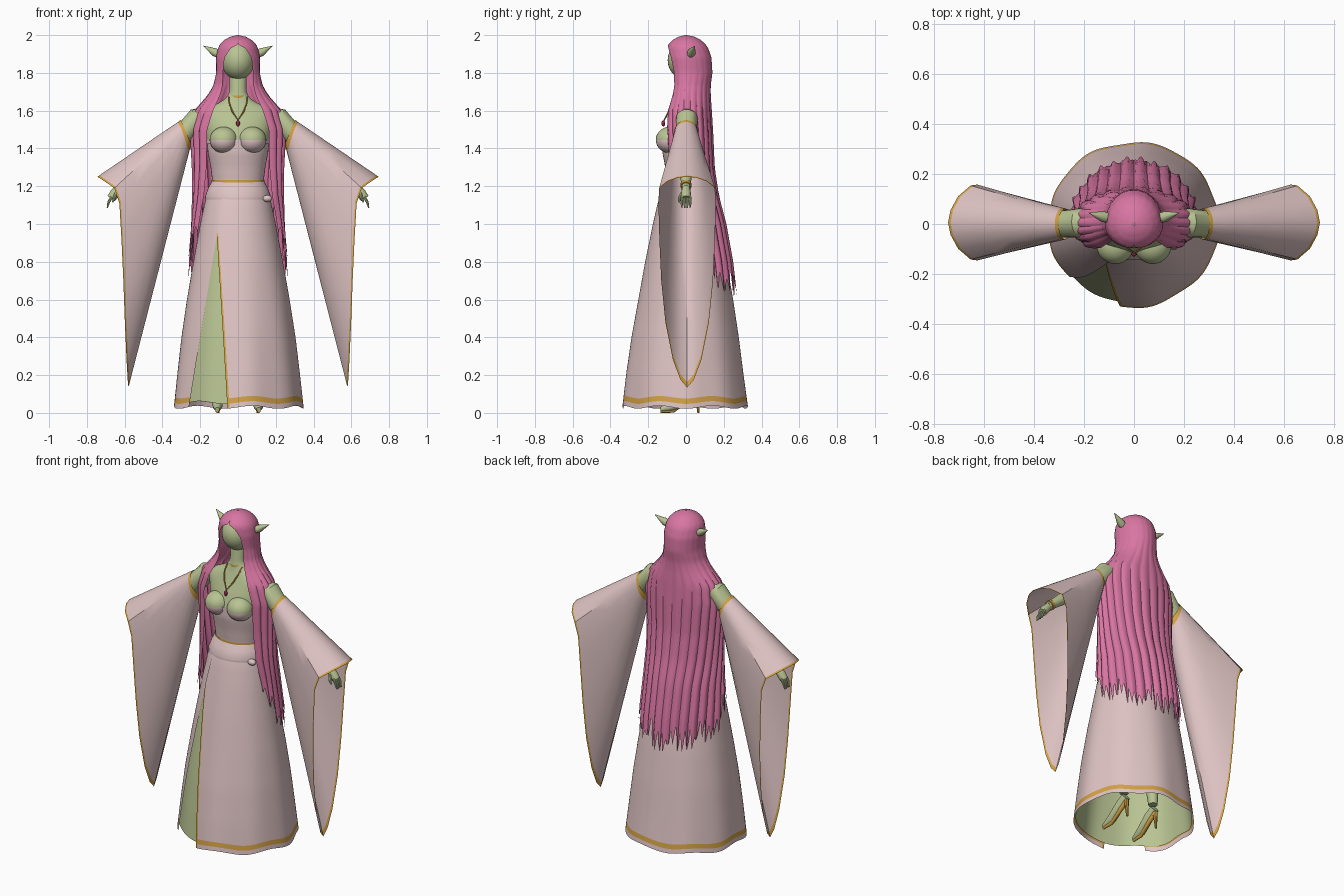
import bpy, bmesh, random
from math import sin, cos, asin, pi, radians, exp
from mathutils import Vector

random.seed(4)
if "Cube" in bpy.data.objects:
    bpy.data.objects.remove(bpy.data.objects["Cube"])


def material(name, rgb):
    m = bpy.data.materials.new(name)
    m.use_nodes = True
    m.diffuse_color = (*rgb, 1)
    m.node_tree.nodes["Principled BSDF"].inputs["Base Color"].default_value = (*rgb, 1)
    return m


SKIN = material("pale green skin", (0.48, 0.55, 0.29))
ROBE = material("dusty pink cloth", (0.74, 0.55, 0.55))
HAIR = material("rose hair", (0.69, 0.18, 0.36))
GOLD = material("gold trim", (0.65, 0.36, 0.06))
GEM = material("dark red gem", (0.3, 0.02, 0.07))
made = []


def interp(table, z):
    """Linear lookup in rows sorted by falling height."""
    for a, b in zip(table, table[1:]):
        if z >= b[0]:
            f = min(1, max(0, (a[0] - z) / (a[0] - b[0])))
            return [p + (q - p) * f for p, q in zip(a[1:], b[1:])]
    return table[-1][1:]


def loft(name, rings, mats, closed=True, caps=False, rule=None):
    """Skin a list of point rings; rule(row, column, centre) picks the colour."""
    bm = bmesh.new()
    rows = [[bm.verts.new(p) for p in r] for r in rings]
    n = len(rings[0])
    for i in range(len(rows) - 1):
        for j in range(n if closed else n - 1):
            k = (j + 1) % n
            f = bm.faces.new((rows[i][j], rows[i][k], rows[i + 1][k], rows[i + 1][j]))
            if rule:
                f.material_index = rule(i, j, f.calc_center_median())
    if caps:
        bm.faces.new(rows[0])
        bm.faces.new(rows[-1])
    bmesh.ops.recalc_face_normals(bm, faces=bm.faces)
    me = bpy.data.meshes.new(name)
    bm.to_mesh(me)
    bm.free()
    for m in mats:
        me.materials.append(m)
    ob = bpy.data.objects.new(name, me)
    bpy.context.collection.objects.link(ob)
    made.append(ob)
    return ob


def tube(name, path, radii, mat, n=12):
    pts = [Vector(p) for p in path]
    rings = []
    for i, p in enumerate(pts):
        d = pts[min(i + 1, len(pts) - 1)] - pts[max(i - 1, 0)]
        q = d.to_track_quat('Z', 'Y')
        rings.append([p + q @ Vector((radii[i] * cos(2 * pi * j / n), radii[i] * sin(2 * pi * j / n), 0))
                      for j in range(n)])
    return loft(name, rings, [mat], caps=True)


def ball(name, centre, size, mats, rule=None):
    rings = []
    for i in range(21):
        a = pi * (0.004 + 0.992 * i / 20)
        rings.append([(centre[0] + size[0] * sin(a) * cos(2 * pi * j / 28),
                       centre[1] + size[1] * sin(a) * sin(2 * pi * j / 28),
                       centre[2] + size[2] * cos(a)) for j in range(28)])
    return loft(name, rings, mats, caps=True, rule=rule)


def oval(a, rx, front, back, z, k=1):
    """Point on an egg-shaped section; angle 0 faces the front."""
    return (k * rx * sin(a), -k * (front if cos(a) > 0 else back) * cos(a), z)


def ring(row, z, k=1, n=40):
    return [oval(2 * pi * j / n, *row, z, k) for j in range(n)]


# Torso with strapless bodice: height, half width, front depth, back depth
torso = [(1.8, .044, .03, .05), (1.69, .046, .042, .05), (1.65, .08, .05, .06),
         (1.62, .15, .06, .07), (1.58, .19, .075, .085), (1.52, .18, .1, .1),
         (1.44, .165, .125, .1), (1.38, .16, .125, .095), (1.3, .145, .11, .09),
         (1.22, .135, .1, .085), (1.12, .15, .12, .1)]
heights = [1.8 - 0.02 * i for i in range(35)]
bodice_rule = lambda i, j, c: int(c.z < 1.443)
loft("torso_and_bodice", [ring(interp(torso, z), z) for z in heights], [SKIN, ROBE], rule=bodice_rule)
loft("bodice_top_edge", [ring((.168, .13, .104), z) for z in (1.425, 1.448)], [ROBE])
for s, side in ((1, "left"), (-1, "right")):
    ball(side + "_bust", (s * .075, -.085, 1.445), (.075, .075, .07), [SKIN, ROBE], bodice_rule)
loft("gold_belt", [ring((.141, .107, .092), z) for z in (1.22, 1.234)], [GOLD])

# Skirt with a front slit
skirt = [(1.22, .14, .105, .095), (1.13, .172, .145, .13), (1.0, .2, .175, .17),
         (.8, .237, .215, .215), (.6, .272, .25, .25), (.4, .302, .285, .28),
         (.2, .325, .312, .305), (.03, .343, .33, .328)]
slit = [(1.22, -.07, -.07), (.95, -.11, -.11), (.03, -.055, -.262)]


def skirt_point(a, z, k=1):
    low = max(0, 1 - z)
    k *= 1 + low * (.011 * sin(9 * a) + .008 * sin(5 * a + 1))
    return oval(a, *interp(skirt, z), z + .009 * sin(7 * a) * low ** 4, k)


skirt_rows = [.03, .055, .083] + [.13 + .041 * i for i in range(27)]
cols = [0, .006] + [i / 90 for i in range(1, 91)]
rings = []
for z in skirt_rows:
    rx = interp(skirt, z)[0]
    a1, a2 = [asin(x / rx) for x in interp(slit, z)]
    rings.append([skirt_point(a1 + t * (2 * pi + a2 - a1), z, 1 + .025 * exp(-t * 25)) for t in cols])
loft("wrap_skirt", rings, [ROBE, GOLD], closed=False,
     rule=lambda i, j, c: int(i == 1 or (j == 0 and c.z < .95)))
loft("skirt_lining", [[skirt_point(2 * pi * j / 90, z, .975) for j in range(90)]
                      for z in skirt_rows[1:24]], [SKIN])
loft("hip_band", [ring(interp(skirt, z), z, k) for z, k in
                  ((1.222, 1.01), (1.19, 1.05), (1.145, 1.05), (1.13, 1.0))], [ROBE])
ball("hip_knot", (.155, -.085, 1.135), (.025, .02, .018), [ROBE])

# Head, choker, necklace
ball("head", (0, 0, 1.867), (.088, .097, .103), [SKIN])
loft("choker", [ring((.05, .047, .054), z) for z in (1.668, 1.68)], [GOLD])
chain = [(-.05, -.03, 1.672), (-.047, -.065, 1.64), (-.03, -.092, 1.595), (0, -.115, 1.55)]
chain += [(-x, y, z) for x, y, z in chain[-2::-1]]
tube("necklace", chain, [.004] * 7, GOLD, 6)
ball("pendant", (0, -.12, 1.533), (.01, .01, .016), [GEM])

# Long hair: height, half width, front depth, back depth, half angle of the front opening
hair = [(2.0, .004, .004, .004, 0), (1.992, .04, .038, .045, 0), (1.975, .072, .07, .078, 0),
        (1.95, .096, .094, .105, 1), (1.93, .106, .1, .118, 22), (1.88, .116, .1, .135, 38),
        (1.8, .115, .088, .14, 44), (1.73, .13, .08, .13, 39), (1.68, .16, .09, .13, 37),
        (1.6, .228, .12, .135, 36), (1.5, .25, .135, .14, 42), (1.3, .238, .13, .148, 46),
        (1.15, .235, .14, .17, 52), (1.0, .24, .14, .208, 62), (.8, .255, .15, .243, 70),
        (.55, .265, .15, .27, 74)]
COLS, ROWS, LOBES = 144, 64, 18
tips = []
for j in range(COLS + 1):
    u = abs(2 * j / COLS - 1)
    tooth = (0, .045, .09, .045)[j % 4]
    if j % 4 == 2:
        tooth += random.uniform(-.03, .05)
    tips.append(.61 + .14 * u ** 1.5 + .2 * u ** 8 + tooth + (.05 if (j // 8) % 3 == 1 else 0))
rings = []
for i in range(ROWS + 1):
    row = []
    for j in range(COLS + 1):
        t = j / COLS
        z = 2.0 - (2.0 - tips[j]) * (i / ROWS) ** 1.6
        rx, front, back, opening = interp(hair, z)
        a0 = radians(opening)
        fade = min(1, max(.1, (1.85 - z) * 2.5))
        k = 1 + fade * (.06 * abs(sin(LOBES * pi * t)) - .025)
        row.append(oval(a0 + t * (2 * pi - 2 * a0), rx, front, back, z, k))
    rings.append(row)
loft("long_hair", rings, [HAIR], closed=False)

# Sleeve opening from its top to its hanging tip
opening = [(.745, 0, 1.25), (.735, .05, 1.245), (.705, .105, 1.225), (.655, .148, 1.19),
           (.628, .152, 1.11), (.617, .147, .92), (.607, .137, .7), (.599, .115, .48),
           (.59, .075, .28), (.584, .035, .175), (.58, 0, .135)]
HALF = len(opening) - 1
steps = [0, .035, .25, .5, .75, .978, 1]

for s, side in ((1, "left"), (-1, "right")):
    # Sleeve lofted from the upper arm cuff to the wide opening
    rings = []
    for t in steps:
        row = []
        for j in range(2 * HALF):
            front = j <= HALF
            x, y, z = opening[j if front else 2 * HALF - j]
            a = pi * j / HALF
            end = Vector((x, (-y if front else y) + .006, z))
            start = Vector((.275 + .027 * cos(a), -.062 * sin(a), 1.487 + .064 * cos(a)))
            p = start.lerp(end, t)
            row.append((s * p.x, p.y, p.z))
        rings.append(row)
    loft(side + "_sleeve", rings, [ROBE, GOLD], rule=lambda i, j, c: int(i in (0, 5)))

    # Arm, hand and bracelet
    def P(x, y, z):
        return (s * x, y, z)
    tube(side + "_arm", [P(.16, .01, 1.575), P(.215, .005, 1.56), P(.28, 0, 1.485), P(.45, 0, 1.34), P(.63, 0, 1.19)],
         [.04, .058, .055, .043, .022], SKIN, 20)
    tube(side + "_palm", [P(.62, 0, 1.2), P(.65, 0, 1.165), P(.672, 0, 1.135)], [.02, .026, .024], SKIN)
    tube(side + "_bracelet", [P(.605, 0, 1.211), P(.62, 0, 1.199)], [.03, .03], GOLD)
    for f in range(4):
        y = -.021 + .014 * f
        tube(f"{side}_finger_{f + 1}", [P(.668, y, 1.145), P(.685, y * 1.1, 1.115), P(.692, y, 1.085)],
             [.008, .007, .003], SKIN, 8)
    tube(side + "_thumb", [P(.645, -.02, 1.165), P(.655, -.036, 1.135), P(.665, -.036, 1.115)],
         [.01, .008, .004], SKIN, 8)

    # Pointed ear
    tube(side + "_ear", [P(.085, .02, 1.89), P(.125, .03, 1.91), P(.182, .045, 1.943)], [.018, .022, .001], SKIN)

    # Leg, foot and heeled sandal
    tube(side + "_leg", [P(.08, 0, 1.0), P(.09, 0, .6), P(.1, .03, .4), P(.105, .04, .16)],
         [.085, .055, .05, .026], SKIN, 16)
    tube(side + "_foot", [P(.105, .055, .13), P(.105, .01, .1), P(.108, -.07, .035), P(.11, -.135, .018)],
         [.025, .028, .026, .012], SKIN)
    tube(side + "_sole", [P(.105, .06, .1), P(.105, .01, .07), P(.108, -.07, .012), P(.11, -.135, .008)],
         [.014, .014, .012, .008], GOLD)
    tube(side + "_heel", [P(.105, .06, .105), P(.105, .066, 0)], [.014, .006], GOLD, 8)

# Smooth shading with crisp edges
bpy.ops.object.select_all(action='DESELECT')
for ob in made:
    ob.select_set(True)
bpy.context.view_layer.objects.active = made[0]
bpy.ops.object.shade_smooth_by_angle(angle=radians(35))
